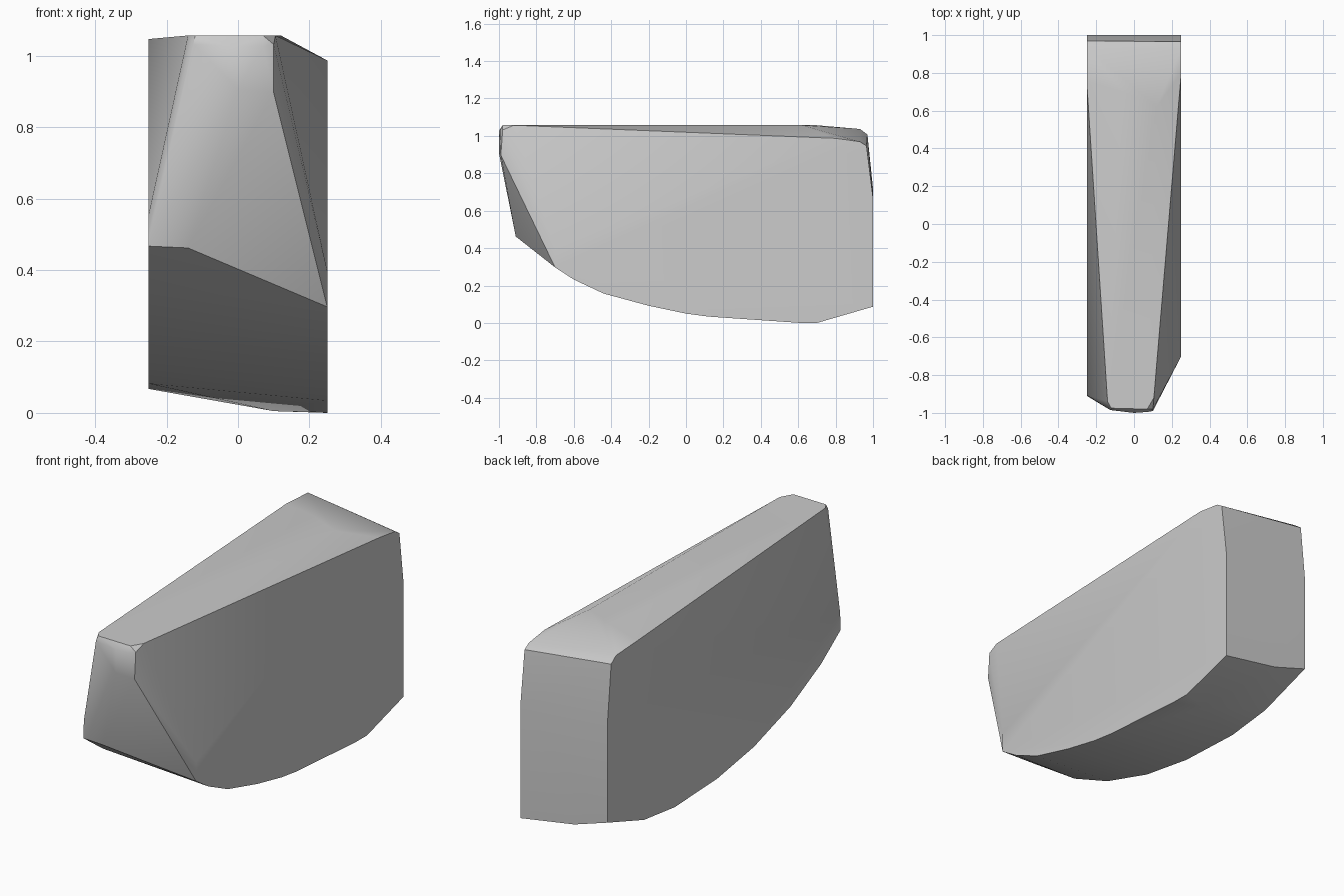
import bpy
import bmesh
import math

cube = bpy.data.objects.get("Cube")
if cube:
    bpy.data.objects.remove(cube, do_unlink=True)

HALF = 0.25

# Single plain grey
grey = bpy.data.materials.new("plain grey")
grey.use_nodes = True
colour = (0.6, 0.6, 0.6, 1)
grey.diffuse_color = colour
grey.node_tree.nodes["Principled BSDF"].inputs["Base Color"].default_value = colour

# Side outlines as (y, z)
left_side = [(-.7, .40), (-.7, .30), (-.6, .235), (-.44, .16), (-.2, .095), (0, .053),
             (.12, .037), (.6, .004), (.7, .003), (1, .09), (1, .67),
             (.965, .95), (.93, .972), (.8, .99)]
right_side = [(-.905, .56), (-.91, .47), (-.75, .355), (-.5, .23), (-.2, .135), (.1, .085),
              (.45, .07), (.7, .10), (1, .2), (1, .72),
              (.97, 1.01), (.93, 1.04), (.75, 1.05)]

# Flat top, rounded nose and belly points as (x, y, z)
top_plate = [(-.14, -.94, 1.06), (-.12, -.975, 1.06), (.07, -.98, 1.06),
             (.105, -.92, 1.06), (.12, .62, 1.06), (-.06, .70, 1.06)]
nose = [(-.125, -.985, 1.035), (0, -1, 1.03), (.07, -.995, 1.03), (.1, -.98, 1.035),
        (.1, -.99, .9), (0, -1, .91), (-.14, -.91, .465)]
belly = [(.1, .65, .008), (-.06, 1, .14)]

points = [(HALF, y, z) for y, z in left_side]
points += [(-HALF, y, z) for y, z in right_side]
points += top_plate + nose + belly

# Wrap the outlines in one convex shell
bm = bmesh.new()
for p in points:
    bm.verts.new(p)
hull = bmesh.ops.convex_hull(bm, input=bm.verts)
loose = {g for g in hull["geom_interior"] + hull["geom_unused"]
         if isinstance(g, bmesh.types.BMVert)}
bmesh.ops.delete(bm, geom=list(loose), context="VERTS")
bmesh.ops.dissolve_limit(bm, angle_limit=math.radians(0.5),
                         verts=bm.verts, edges=bm.edges)
bmesh.ops.recalc_face_normals(bm, faces=bm.faces)

# Set it on the ground
low = min(v.co.z for v in bm.verts)
bmesh.ops.translate(bm, verts=bm.verts, vec=(0, 0, -low))

mesh = bpy.data.meshes.new("faceted_block")
bm.to_mesh(mesh)
bm.free()
mesh.materials.append(grey)
block = bpy.data.objects.new("faceted_block", mesh)
bpy.context.collection.objects.link(block)

# Soft shading with crisp main edges
bpy.context.view_layer.objects.active = block
block.select_set(True)
bpy.ops.object.shade_smooth_by_angle(angle=math.radians(30))
